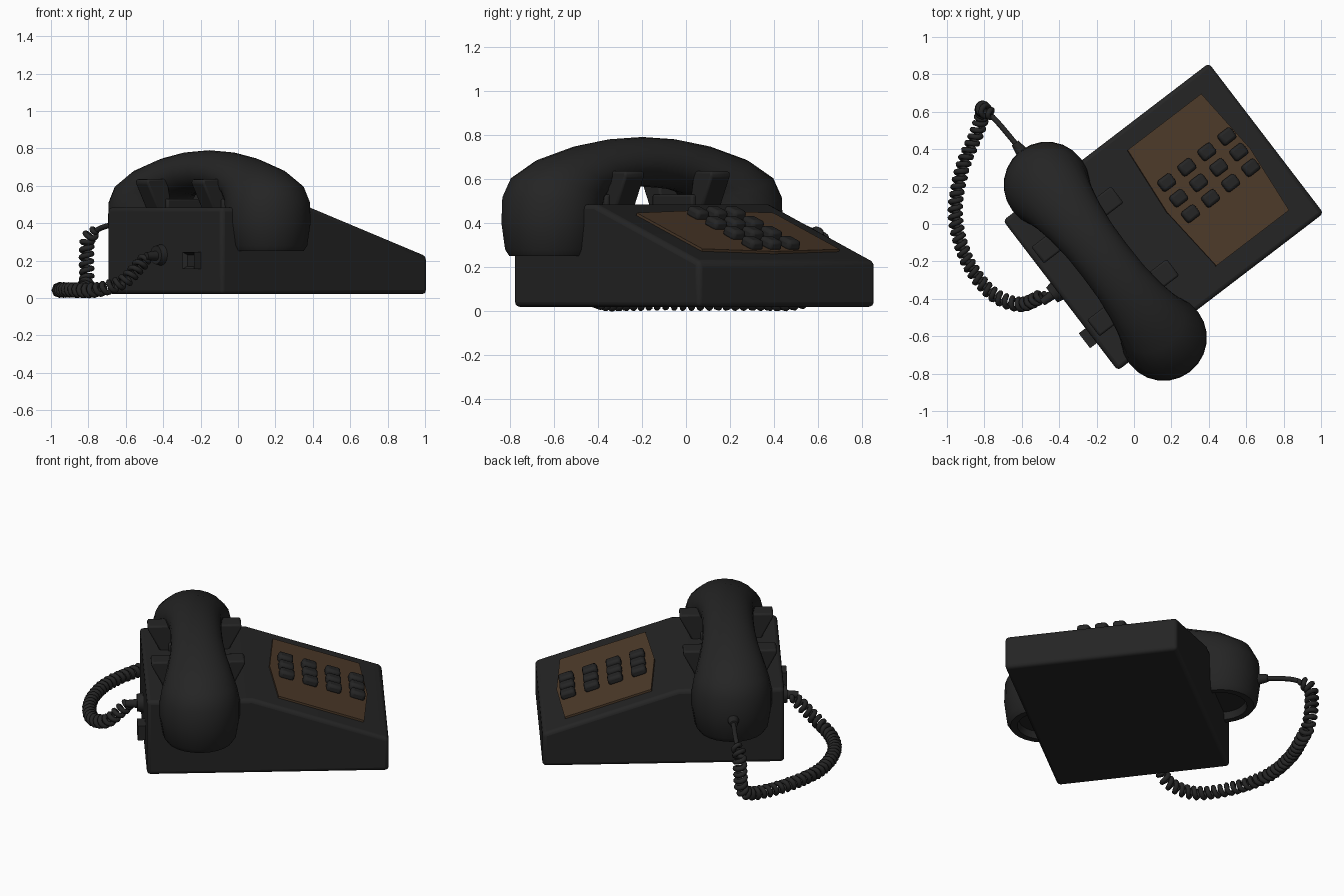
import bpy, bmesh, math
from mathutils import Vector, Matrix

cube = bpy.data.objects.get("Cube")
if cube:
    bpy.data.objects.remove(cube, do_unlink=True)


def material(name, rgb):
    m = bpy.data.materials.new(name)
    m.use_nodes = True
    m.diffuse_color = (*rgb, 1)
    m.node_tree.nodes["Principled BSDF"].inputs["Base Color"].default_value = (*rgb, 1)
    return m


BLACK = material("black plastic", (0.018, 0.018, 0.018))
BROWN = material("brown panel", (0.075, 0.043, 0.023))

TURN = math.radians(37.4)   # the phone stands turned on its base
MID = -0.065                # middle of the phone's width
GRIP = -0.243               # depth of the handset axis
SLOPE = math.atan2(0.26, 0.78)


def finish(name, bm, mat, bevel=0, segments=2, angle=35, turn=TURN):
    bmesh.ops.recalc_face_normals(bm, faces=bm.faces)
    mesh = bpy.data.meshes.new(name)
    bm.to_mesh(mesh)
    bm.free()
    ob = bpy.data.objects.new(name, mesh)
    bpy.context.collection.objects.link(ob)
    mesh.materials.append(mat)
    ob.rotation_euler.z = turn
    if bevel:
        mod = ob.modifiers.new("soft edges", "BEVEL")
        mod.width, mod.segments = bevel, segments
    bpy.context.view_layer.objects.active = ob
    bpy.ops.object.select_all(action="DESELECT")
    ob.select_set(True)
    bpy.ops.object.shade_smooth_by_angle(angle=math.radians(angle))
    return ob


def prism(points, offset):
    """Extrude a closed outline of 3D points along an offset."""
    bm = bmesh.new()
    face = bm.faces.new([bm.verts.new(p) for p in points])
    moved = bmesh.ops.extrude_face_region(bm, geom=[face])["geom"]
    bmesh.ops.translate(bm, vec=offset,
                        verts=[v for v in moved if isinstance(v, bmesh.types.BMVert)])
    return bm


def box(size, matrix):
    bm = bmesh.new()
    bmesh.ops.create_cube(bm, size=1, matrix=matrix @ Matrix.Diagonal((*size, 1)))
    return bm


def cylinder(r1, r2, depth, matrix, sides=16):
    bm = bmesh.new()
    bmesh.ops.create_cone(bm, cap_ends=True, segments=sides, radius1=r1, radius2=r2,
                          depth=depth, matrix=matrix)
    return bm


# Wedge shaped body
side = [(-0.545, 0.02), (0.84, 0.02), (0.84, 0.225), (0.06, 0.485), (-0.545, 0.485)]
finish("body", prism([(a, MID - 0.505, z) for a, z in side], (0, 1.01, 0)), BLACK, 0.022, 3)

# Frame of the sloped top: x runs down the slope, z points off it
slope = Matrix.Translation((0.06, 0, 0.485)) @ Matrix.Rotation(SLOPE, 4, "Y")
run = 1 / math.cos(SLOPE)


def on_slope(a, b, h=0):
    return slope @ Vector(((a - 0.06) * run, b, h))


# Keypad panel with slightly bowed long edges and a raised field
outline = [(0.21, -0.445), (0.175, -0.06), (0.21, 0.335),
           (0.705, 0.335), (0.735, -0.06), (0.70, -0.445)]
lift = slope.to_3x3() @ Vector((0, 0, 0.02))
panel = prism([on_slope(a, b, -0.008) for a, b in outline], lift)
panel.faces.ensure_lookup_table()
top = max(panel.faces, key=lambda f: f.calc_center_median().z)
bmesh.ops.inset_region(panel, faces=[top], thickness=0.022, depth=0.004)
finish("keypad_panel", panel, BROWN, angle=10)

# Twelve keys
for row in range(4):
    for col in range(3):
        spot = on_slope(0.265 + 0.135 * row, 0.07 - 0.105 * col, 0.028)
        m = Matrix.Translation(spot) @ slope.to_3x3().to_4x4()
        key = box((0.088, 0.072, 0.05), m)
        finish(f"key_{row + 1}_{col + 1}", key, BLACK, 0.016, 2)

# Handset: rings given by outer point, inner point and half width
half = [((0.66, 0.29), (0.37, 0.29), 0.14),
        ((0.67, 0.25), (0.36, 0.25), 0.155),
        ((0.71, 0.25), (0.325, 0.25), 0.19),
        ((0.73, 0.28), (0.305, 0.28), 0.21),
        ((0.745, 0.40), (0.29, 0.40), 0.23),
        ((0.74, 0.52), (0.285, 0.46), 0.23),
        ((0.695, 0.61), (0.27, 0.505), 0.215),
        ((0.56, 0.69), (0.24, 0.535), 0.19),
        ((0.36, 0.75), (0.17, 0.552), 0.163),
        ((0.18, 0.78), (0.09, 0.56), 0.15)]
rings = half + [((0, 0.79), (0, 0.565), 0.147)]
rings += [((-o[0], o[1]), (-i[0], i[1]), w) for o, i, w in reversed(half)]
bm = bmesh.new()
SIDES = 24
loops = []
for outer, inner, width in rings:
    o, i = (Vector((GRIP, MID + s, z)) for s, z in (outer, inner))
    loop = []
    for k in range(SIDES):
        t = math.tau * k / SIDES
        c, s = math.cos(t), math.sin(t)
        loop.append(bm.verts.new((o + i) / 2 + (o - i) / 2 * c + Vector((width * s, 0, 0))))
    loops.append(loop)
for p, q in zip(loops, loops[1:]):
    for k in range(SIDES):
        n = (k + 1) % SIDES
        bm.faces.new((p[k], p[n], q[n], q[k]))
bm.faces.new(loops[0])
bm.faces.new(loops[-1])
finish("handset", bm, BLACK, angle=40)

# Cradle: a bar under the grip with a flared prong on either side
prong = [(0.10, 0.47), (0.195, 0.47), (0.27, 0.615), (0.265, 0.635), (0.135, 0.635)]
for place, b in (("left", MID + 0.245), ("right", MID - 0.245)):
    bar = box((0.3, 0.15, 0.07), Matrix.Translation((GRIP, b, 0.495)))
    finish(f"cradle_bar_{place}", bar, BLACK, 0.01)
    for end, sign in (("front", 1), ("back", -1)):
        pts = [(GRIP + sign * d, b - 0.055, z) for d, z in prong]
        finish(f"cradle_prong_{place}_{end}", prism(pts, (0, 0.11, 0)), BLACK, 0.01)

# Back wall: cord collar and line socket
to_back = Matrix.Rotation(-math.pi / 2, 4, "Y")
finish("cord_collar", cylinder(0.058, 0.05, 0.04,
       Matrix.Translation((-0.56, -0.035, 0.23)) @ to_back), BLACK)
finish("cord_sleeve", cylinder(0.028, 0.02, 0.09,
       Matrix.Translation((-0.60, -0.035, 0.225)) @ to_back), BLACK)
socket = box((0.07, 0.1, 0.09), Matrix.Translation((-0.555, -0.335, 0.2)))
for f in [f for f in socket.faces if f.normal.x < -0.9 or f.calc_center_median().x < -0.58]:
    bmesh.ops.inset_region(socket, faces=[f], thickness=0.02, depth=0)
    bmesh.ops.translate(socket, verts=f.verts, vec=(0.02, 0, 0))
finish("line_socket", socket, BLACK)

# Plug at the end of the handset
finish("handset_plug", cylinder(0.035, 0.022, 0.07,
       Matrix.Translation((GRIP, MID + 0.76, 0.40)) @ Matrix.Rotation(-math.pi / 2, 4, "X")), BLACK)

# Coiled cord: helix swept along a smooth path
path = [Vector(p) for p in (
    (-0.43, -0.37, 0.225), (-0.5, -0.39, 0.2), (-0.61, -0.43, 0.09), (-0.76, -0.37, 0.043),
    (-0.89, -0.2, 0.043), (-0.955, 0.04, 0.043), (-0.92, 0.29, 0.043), (-0.84, 0.49, 0.045),
    (-0.81, 0.59, 0.09), (-0.81, 0.615, 0.21), (-0.80, 0.61, 0.32), (-0.73, 0.545, 0.375),
    (-0.625, 0.42, 0.40))]


def path_point(i, t):
    a, b, c, d = (path[min(max(i + k, 0), len(path) - 1)] for k in (-1, 0, 1, 2))
    return 0.5 * (2 * b + (c - a) * t + (2 * a - 5 * b + 4 * c - d) * t * t
                  + (3 * b - a - 3 * c + d) * t ** 3)


STEPS = 50
line = [path_point(i, k / STEPS) for i in range(len(path) - 1) for k in range(STEPS)]
line.append(path[-1])
total = sum((q - p).length for p, q in zip(line, line[1:]))
straight = 0.20             # uncoiled length beside the handset
PITCH, COIL = 0.04, 0.028
normal, tangent, done, coil = Vector((0, 0, 1)), None, 0, []
for p, q in zip(line, line[1:]):
    new = (q - p).normalized()
    if tangent:
        normal.rotate(tangent.rotation_difference(new))
    tangent = new
    normal = (normal - tangent * normal.dot(tangent)).normalized()
    grow = max(0, min(1, (done - 0.03) / 0.05, (total - straight - done) / 0.04))
    turn = math.tau * done / PITCH
    coil.append(p + COIL * grow * (normal * math.cos(turn)
                                   + tangent.cross(normal) * math.sin(turn)))
    done += (q - p).length
coil.append(path[-1])
curve = bpy.data.curves.new("coiled_cord", "CURVE")
curve.dimensions = "3D"
curve.bevel_depth, curve.bevel_resolution = 0.0145, 2
curve.use_fill_caps = True
spline = curve.splines.new("POLY")
spline.points.add(len(coil) - 1)
for point, co in zip(spline.points, coil):
    point.co = (*co, 1)
spline.use_smooth = True
curve.materials.append(BLACK)
cord = bpy.data.objects.new("coiled_cord", curve)
bpy.context.collection.objects.link(cord)
